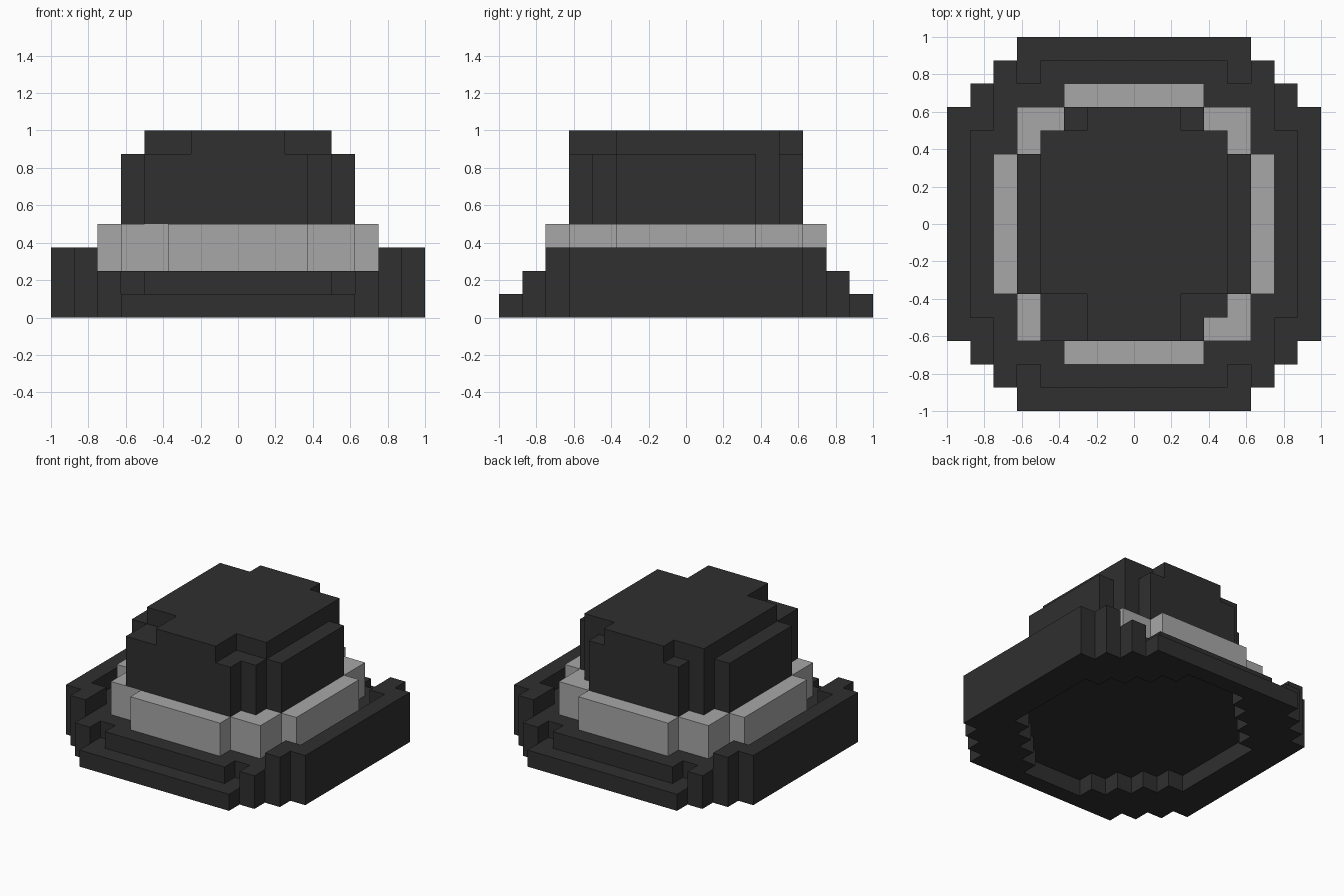
import bpy
import bmesh

cube = bpy.data.objects.get("Cube")
if cube:
    bpy.data.objects.remove(cube, do_unlink=True)


def material(name, value):
    m = bpy.data.materials.new(name)
    m.use_nodes = True
    colour = (value, value, value, 1)
    m.diffuse_color = colour
    bsdf = m.node_tree.nodes["Principled BSDF"]
    bsdf.inputs["Base Color"].default_value = colour
    bsdf.inputs["Roughness"].default_value = 0.9
    return m


FELT = material("charcoal felt", 0.029)
RIBBON = material("light grey ribbon", 0.39)


def quarter(steps):
    """Stair-stepped corner from (half width, half depth) pairs, widest first."""
    pts = []
    for i, (x, y) in enumerate(steps):
        if i:
            pts.append((x, steps[i - 1][1]))
        pts.append((x, y))
    return pts


def stepped(steps):
    """Closed outline made by mirroring the stepped corner in x and y."""
    q = quarter(steps)
    back = q + [(-x, y) for x, y in reversed(q)]
    return back + [(-x, -y) for x, y in back]


def half(steps):
    """Right half of a stepped outline, running from front to back."""
    q = quarter(steps)
    return ([(0, -q[-1][1])] + [(x, -y) for x, y in reversed(q)]
            + q + [(0, q[-1][1])])


def prism(name, outline, z0, z1, mat, mirror=(False, False)):
    """Extrude an outline from z0 to z1, optionally mirrored in x and y."""
    bm = bmesh.new()
    low = [bm.verts.new((x, y, z0)) for x, y in outline]
    high = [bm.verts.new((x, y, z1)) for x, y in outline]
    bm.faces.new(low[::-1])
    bm.faces.new(high)
    n = len(outline)
    for i in range(n):
        j = (i + 1) % n
        # Leave mirror seams open so the halves join cleanly
        if mirror[0] and outline[i][0] == 0 and outline[j][0] == 0:
            continue
        bm.faces.new((low[i], low[j], high[j], high[i]))
    bmesh.ops.recalc_face_normals(bm, faces=bm.faces)
    mesh = bpy.data.meshes.new(name)
    bm.to_mesh(mesh)
    bm.free()
    mesh.materials.append(mat)
    obj = bpy.data.objects.new(name, mesh)
    bpy.context.collection.objects.link(obj)
    if any(mirror):
        mod = obj.modifiers.new("Mirror", "MIRROR")
        mod.use_axis = (mirror[0], mirror[1], False)
    return obj


def rect(x0, x1, y0, y1):
    return [(x0, y0), (x1, y0), (x1, y1), (x0, y1)]


# Bottom layer of the brim: a ring around the recessed underside
rim = [(1, .625), (.875, .75), (.75, .875), (.625, 1)]
recess = [(.75, .375), (.625, .5), (.5, .625), (.375, .75), (.25, .875)]
prism("brim_base", half(rim) + half(recess)[::-1], 0, .125, FELT, (True, False))

# Second layer of the brim, carrying the crown
prism("brim_floor", stepped([(.875, .5), (.75, .75), (.5, .875)]), .125, .25, FELT)

# Upturned edges on both sides, with short hooked ends
hook = [(1, .625), (.875, .625), (.875, .75), (.75, .75), (.75, .5), (.875, .5)]
curl = hook + [(x, -y) for x, y in reversed(hook)]
prism("brim_side_curl", curl, .125, .375, FELT, (True, False))

# Low corner blocks leading up to the curled sides
prism("brim_corner_step", rect(.625, .75, .75, .875), .125, .25, FELT, (True, True))

# Ribbon around the foot of the crown
prism("ribbon_band", stepped([(.75, .375), (.625, .625), (.375, .75)]), .25, .5, RIBBON)

# Crown, with one filled front corner
prism("crown", stepped([(.625, .375), (.5, .5), (.375, .625)]), .5, .875, FELT)
prism("crown_front_corner", rect(-.5, -.375, -.625, -.5), .5, .875, FELT)

# Crown top, cut back further at the front corners
top = [(.25, -.625), (.25, -.375), (.5, -.375), (.5, .5), (.25, .5), (.25, .625)]
prism("crown_top", top + [(-x, y) for x, y in reversed(top)], .875, 1, FELT)
